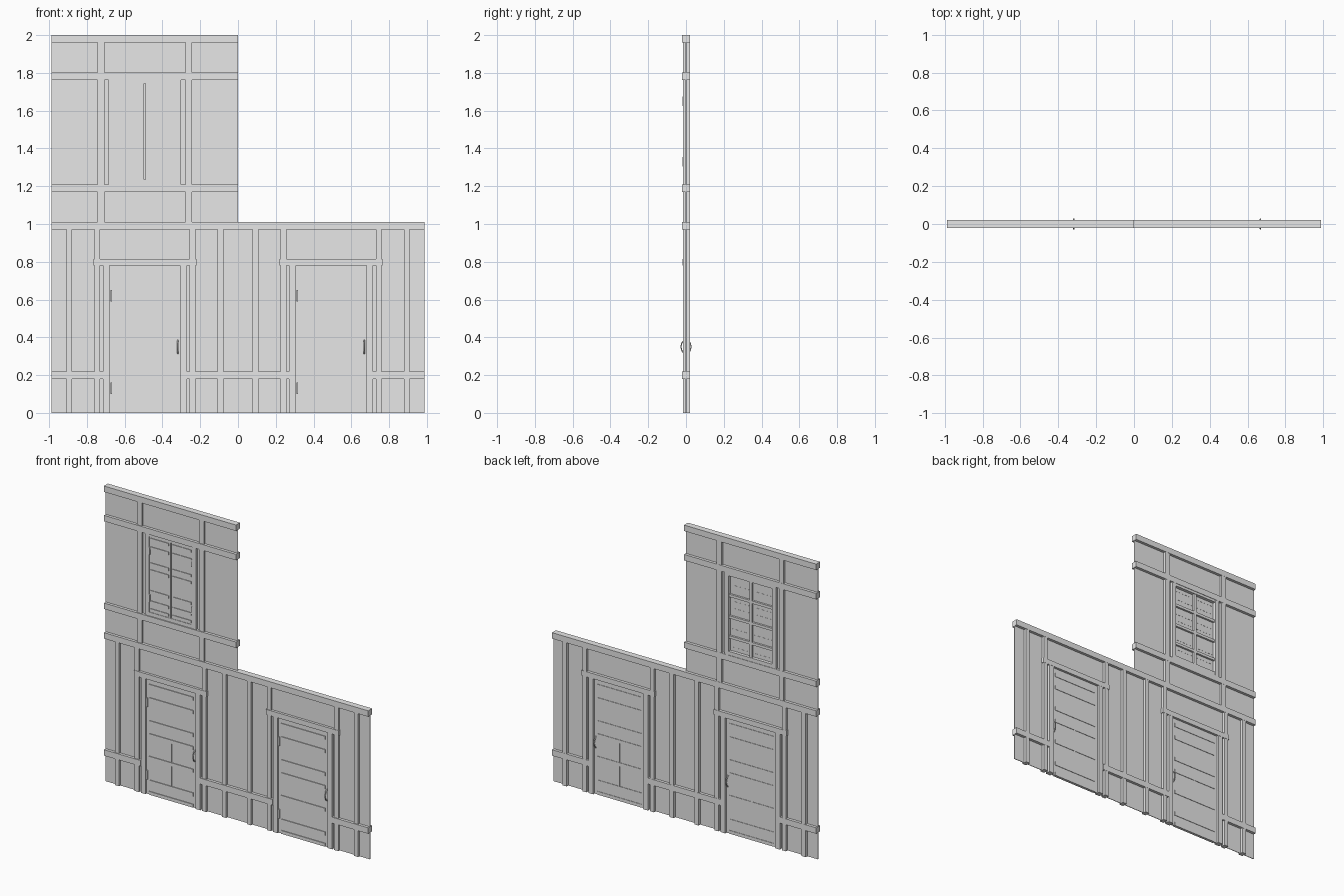
import bpy
import math

cube = bpy.data.objects.get("Cube")
if cube:
    bpy.data.objects.remove(cube, do_unlink=True)

grey = bpy.data.materials.new("light grey")
grey.use_nodes = True
grey.diffuse_color = (0.8, 0.8, 0.8, 1)
grey.node_tree.nodes["Principled BSDF"].inputs["Base Color"].default_value = (0.8, 0.8, 0.8, 1)

HALF = 0.987      # half the wall width
BEAM = 0.04       # beam height
BAY = 0.493       # centre of each doorway
FLOOR_TOP = 1.01


def box(name, x0, x1, z0, z1, y0, y1):
    """Box given by its extents."""
    bpy.ops.mesh.primitive_cube_add(
        size=1, location=((x0 + x1) / 2, (y0 + y1) / 2, (z0 + z1) / 2))
    ob = bpy.context.object
    ob.name = name
    ob.scale = (x1 - x0, y1 - y0, z1 - z0)
    bpy.ops.object.transform_apply(location=False, rotation=False)
    ob.data.materials.append(grey)
    return ob


def wall(name, x0, x1, z0, z1):
    return box(name, x0, x1, z0, z1, -0.002, 0.002)


def beam(name, x0, x1, z_top):
    return box(name, x0, x1, z_top - BEAM, z_top, -0.021, 0.021)


def post(name, x, z0, z1, width=0.035):
    return box(name, x - width / 2, x + width / 2, z0, z1, -0.016, 0.02)


# Lower wall panels around the doorways
DOOR_HALF, DOOR_TOP = 0.19, 0.78
wall("lower_wall_top", -HALF, HALF, DOOR_TOP, 1.0)
wall("lower_wall_right", -HALF, -BAY - DOOR_HALF, 0, DOOR_TOP)
wall("lower_wall_middle", -BAY + DOOR_HALF, BAY - DOOR_HALF, 0, DOOR_TOP)
wall("lower_wall_left", BAY + DOOR_HALF, HALF, 0, DOOR_TOP)

# Upper wall panels around the window
WIN_HALF, WIN_LOW, WIN_TOP = 0.17, 1.21, 1.765
wall("upper_wall_bottom", -HALF, 0, 1.0, WIN_LOW)
wall("upper_wall_top", -HALF, 0, WIN_TOP, 2.0)
wall("upper_wall_right", -HALF, -BAY - WIN_HALF, WIN_LOW, WIN_TOP)
wall("upper_wall_left", -BAY + WIN_HALF, 0, WIN_LOW, WIN_TOP)

# Horizontal beams
for z in (1.21, 1.802, 2.0):
    beam("upper_beam", -HALF, 0, z)
beam("floor_beam", -HALF, HALF, FLOOR_TOP)
frame_out = 0.222
for x0, x1 in ((-HALF, -BAY - frame_out),
               (-BAY + frame_out, BAY - frame_out),
               (BAY + frame_out, HALF)):
    beam("low_rail", x0, x1, 0.22)

# Upper posts
for side in (-1, 1):
    post("upper_post", -BAY + side * 0.232, FLOOR_TOP - 0.02, 1.99)


def handle(x, y_mid):
    """Oval grip passing through the door leaf with a backing plate."""
    bpy.ops.mesh.primitive_torus_add(
        major_radius=0.036, minor_radius=0.004, major_segments=24, minor_segments=8,
        location=(x, y_mid, 0.35), rotation=(0, math.pi / 2, 0))
    ob = bpy.context.object
    ob.name = "door_handle"
    ob.scale = (1.0, 0.72, 1.0)
    bpy.ops.object.transform_apply(location=False, rotation=True)
    ob.data.materials.append(grey)
    bpy.ops.object.shade_smooth_by_angle()
    box("handle_plate", x - 0.008, x + 0.008, 0.315, 0.39, -0.009, 0.009)


def doorway(cx):
    # Studs beside the doorway
    for side in (-1, 1):
        for off in (0.252, 0.4):
            post("wall_stud", cx + side * off, 0, FLOOR_TOP - BEAM, 0.03)
        post("door_jamb", cx + side * 0.204, 0, DOOR_TOP, 0.036)
    box("door_lintel", cx - 0.272, cx + 0.272, DOOR_TOP, 0.815, -0.019, 0.021)
    # Leaf with raised battens on both faces
    box("door_leaf", cx - DOOR_HALF, cx + DOOR_HALF, 0, DOOR_TOP, -0.005, 0.005)
    for z in (0.01, 0.087, 0.247, 0.4, 0.488, 0.643, 0.733):
        box("door_batten", cx - 0.165, cx + 0.163, z - 0.012 if z > 0.05 else 0,
            z + 0.012, -0.01, 0.008)
    box("door_mullion", cx - 0.003, cx + 0.003, 0.1, 0.39, -0.007, 0.007)
    # Hinges and grip
    for z in (0.13, 0.62):
        box("door_hinge", cx - 0.183, cx - 0.175, z - 0.03, z + 0.03, -0.014, -0.005)
    handle(cx + 0.175, 0)


for cx in (-BAY, BAY):
    doorway(cx)

# Window frame
for side in (-1, 1):
    post("window_jamb", -BAY + side * 0.177, WIN_LOW, WIN_TOP - 0.003, 0.03)
box("window_sill", -BAY - 0.162, -BAY + 0.162, WIN_LOW, 1.235, -0.014, 0.018)
box("window_head", -BAY - 0.162, -BAY + 0.162, 1.745, WIN_TOP, -0.014, 0.018)

# Glazing bars on the back of the window
box("window_mullion", -BAY - 0.009, -BAY + 0.009, 1.235, 1.745, 0, 0.015)
for z in (1.33, 1.465, 1.61):
    box("window_bar", -BAY - 0.162, -BAY + 0.162, z - 0.009, z + 0.009, 0, 0.013)

# Pair of shutters with battens and hinges
for side in (-1, 1):
    mid = -BAY + side * 0.083
    box("shutter", mid - 0.079, mid + 0.079, 1.235, 1.745, -0.011, -0.003)
    for z in (1.252, 1.305, 1.375, 1.515, 1.562, 1.67, 1.728):
        box("shutter_batten", mid - 0.069, mid + 0.069, z - 0.009, z + 0.009,
            -0.015, -0.002)
    for z in (1.33, 1.65):
        x = -BAY + side * 0.158
        box("shutter_hinge", x - 0.004, x + 0.004, z - 0.025, z + 0.025, -0.018, -0.01)
